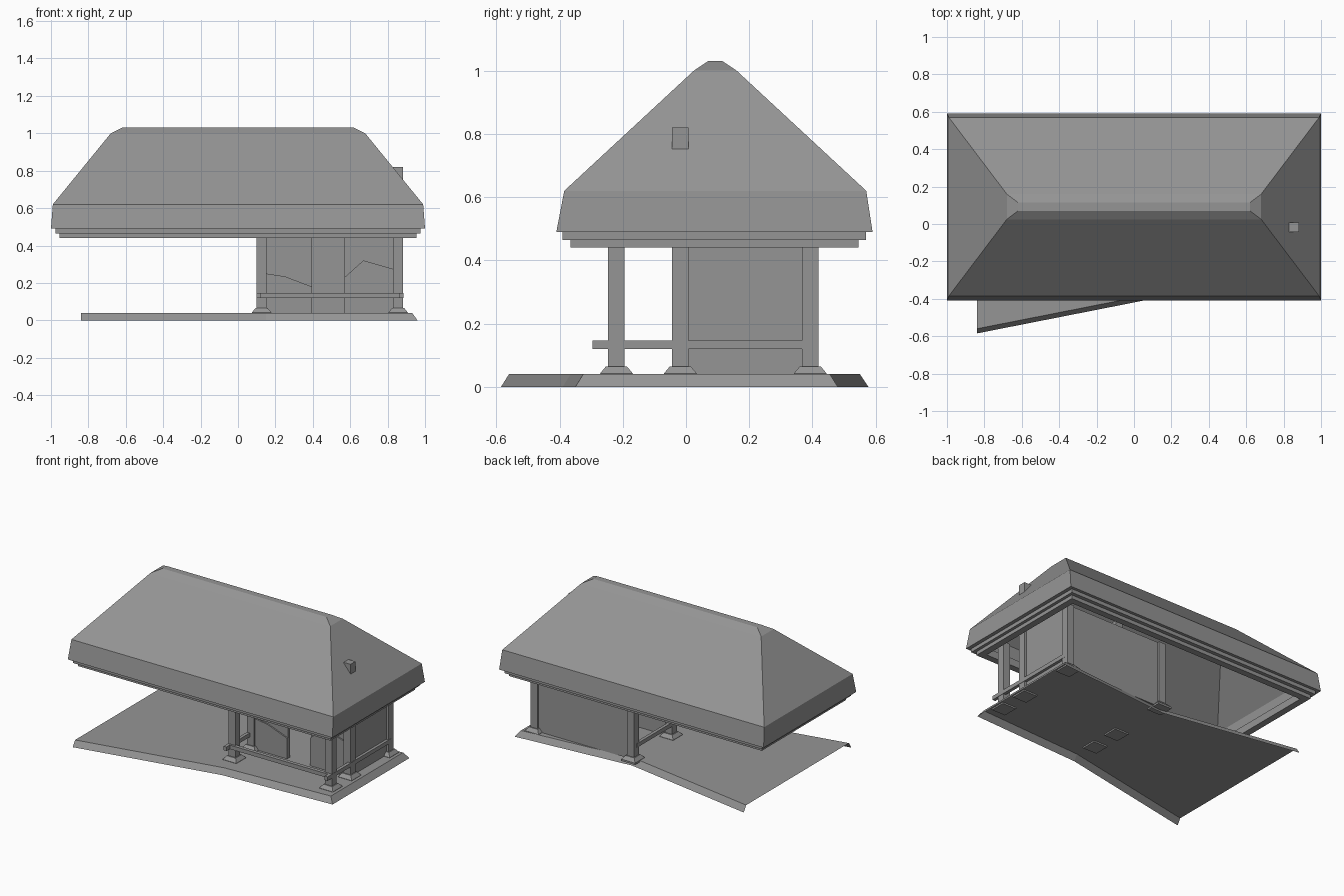
import bpy
import bmesh

cube = bpy.data.objects.get("Cube")
if cube:
    bpy.data.objects.remove(cube, do_unlink=True)

grey = bpy.data.materials.new("plain_grey")
grey.use_nodes = True
colour = (0.3, 0.3, 0.3, 1)
grey.diffuse_color = colour
grey.node_tree.nodes["Principled BSDF"].inputs["Base Color"].default_value = colour


def finish(name, bm, recalc=True):
    if recalc:
        bmesh.ops.recalc_face_normals(bm, faces=bm.faces)
    mesh = bpy.data.meshes.new(name)
    bm.to_mesh(mesh)
    bm.free()
    mesh.materials.append(grey)
    obj = bpy.data.objects.new(name, mesh)
    bpy.context.collection.objects.link(obj)
    return obj


def loft(name, rings, cap_start=True, cap_end=True):
    """Join equal-length loops of points with quads."""
    bm = bmesh.new()
    loops = [[bm.verts.new(p) for p in ring] for ring in rings]
    n = len(loops[0])
    for a, b in zip(loops, loops[1:]):
        for i in range(n):
            j = (i + 1) % n
            bm.faces.new((a[i], a[j], b[j], b[i]))
    if cap_start:
        bm.faces.new(loops[0][::-1])
    if cap_end:
        bm.faces.new(loops[-1])
    return finish(name, bm)


def rect(x0, x1, y0, y1, z):
    return [(x0, y0, z), (x1, y0, z), (x1, y1, z), (x0, y1, z)]


def box(name, x, y, z):
    return loft(name, [rect(*x, *y, z[0]), rect(*x, *y, z[1])])


def panel(name, outline, y0, y1):
    """Extrude an x-z outline along y."""
    return loft(name, [[(x, y, z) for x, z in outline] for y in (y0, y1)])


# Hollow hipped roof with stepped eaves: half width, front, back, height
sections = [
    (0.91, -0.32, 0.50, 0.49), (0.91, -0.32, 0.50, 0.44),
    (0.955, -0.365, 0.545, 0.44), (0.955, -0.365, 0.545, 0.465),
    (0.975, -0.39, 0.57, 0.465), (0.975, -0.39, 0.57, 0.49),
    (1.0, -0.41, 0.59, 0.49), (0.99, -0.385, 0.57, 0.62),
    (0.68, 0.025, 0.16, 1.0), (0.62, 0.07, 0.115, 1.03),
]
loft("roof", [rect(-w, w, f, b, z) for w, f, b, z in sections], cap_start=False)

# Bent ground slab: top sheet with sloping skirts, open at the left end
top = [(-0.84, -0.56), (0.15, -0.365), (0.93, -0.325),
       (0.93, 0.455), (0.12, 0.385), (-0.84, 0.55)]
foot = [(-0.84, -0.585), (0.15, -0.39), (0.96, -0.35),
        (0.96, 0.48), (0.12, 0.41), (-0.84, 0.577)]
bm = bmesh.new()
upper = [bm.verts.new((x, y, 0.04)) for x, y in top]
lower = [bm.verts.new((x, y, 0)) for x, y in foot]
bm.faces.new((upper[0], upper[1], upper[4], upper[5]))
bm.faces.new((upper[1], upper[2], upper[3], upper[4]))
for i in range(5):
    bm.faces.new((lower[i], lower[i + 1], upper[i + 1], upper[i]))
finish("ground_slab", bm, recalc=False)

# Posts on tapered footings; the middle pair runs up through the roof
for side, x in (("right", 0.126), ("left", 0.856)):
    for row, y, height in (("front", -0.22, 0.49), ("middle", -0.018, 0.82),
                           ("back", 0.393, 0.49)):
        h = 0.026
        box(f"{row}_{side}_post", (x - h, x + h), (y - h, y + h), (0.06, height))
        loft(f"{row}_{side}_footing",
             [rect(x - r, x + r, y - r, y + r, z)
              for r, z in ((0.052, 0.03), (0.052, 0.042), (0.033, 0.065))])

# Back and side walls
box("back_wall", (0.13, 0.85), (0.385, 0.405), (0.04, 0.49))
box("side_wall", (0.845, 0.865), (-0.01, 0.40), (0.04, 0.49))

# Front wall panels either side of the doorway
box("front_wall_right", (0.14, 0.395), (-0.025, -0.005), (0.04, 0.49))
box("front_wall_left", (0.57, 0.85), (-0.025, -0.005), (0.04, 0.49))

# Broken lower facing on the front panels
panel("right_wall_facing", [(0.15, 0.04), (0.395, 0.04), (0.395, 0.18),
                            (0.25, 0.235), (0.15, 0.25)], -0.034, -0.025)
panel("left_wall_facing", [(0.57, 0.04), (0.83, 0.04), (0.83, 0.275),
                           (0.67, 0.32), (0.57, 0.23)], -0.034, -0.025)

# Low rails around the porch
rail_height = (0.12, 0.147)
box("front_rail", (0.10, 0.88), (-0.26, -0.235), rail_height)
box("left_rail", (0.862, 0.884), (-0.295, 0.39), rail_height)
box("right_rail", (0.098, 0.12), (-0.295, 0.39), rail_height)
